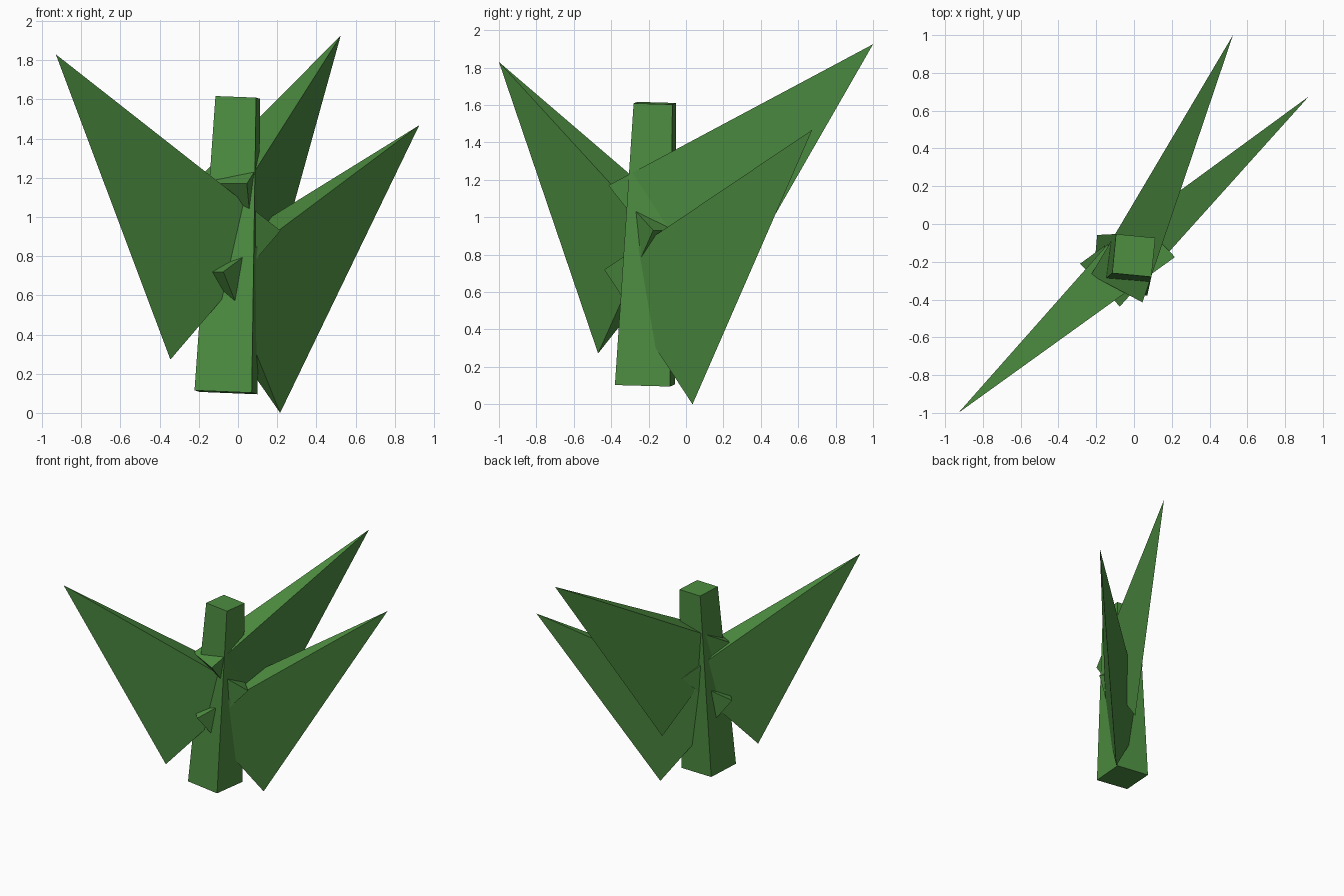
import bpy
import bmesh

if "Cube" in bpy.data.objects:
    bpy.data.objects.remove(bpy.data.objects["Cube"])

green = bpy.data.materials.new("plant_green")
green.diffuse_color = (0.075, 0.27, 0.053, 1.0)
green.use_nodes = True
green.node_tree.nodes["Principled BSDF"].inputs["Base Color"].default_value = green.diffuse_color


def make_hull(name, points):
    """Closed flat-sided solid wrapped around a few corner points."""
    bm = bmesh.new()
    for p in points:
        bm.verts.new(p)
    bmesh.ops.convex_hull(bm, input=bm.verts[:])
    # merge flat triangle pairs back into quads
    bmesh.ops.dissolve_limit(bm, angle_limit=0.03, verts=bm.verts[:], edges=bm.edges[:])
    bmesh.ops.recalc_face_normals(bm, faces=bm.faces[:])
    mesh = bpy.data.meshes.new(name)
    bm.to_mesh(mesh)
    bm.free()
    mesh.materials.append(green)
    obj = bpy.data.objects.new(name, mesh)
    bpy.context.collection.objects.link(obj)
    return obj


# Tapered square stem, slightly turned and leaning
stem_bottom = [(-0.222, -0.35, 0.115), (0.07, -0.38, 0.103),
               (0.10, -0.085, 0.095), (-0.195, -0.058, 0.107)]
stem_top = [(-0.115, -0.26, 1.617), (0.092, -0.28, 1.609),
            (0.113, -0.073, 1.603), (-0.095, -0.053, 1.611)]
make_hull("stem", stem_bottom + stem_top)

# Three pointed leaves: tip, two inner corners, hanging lower point
leaves = {
    "left_leaf": [(-0.93, -1.0, 1.83), (0.217, -0.175, 0.93),
                  (0.0, 0.05, 0.93), (-0.345, -0.47, 0.272)],
    "upper_back_leaf": [(0.524, 1.0, 1.925), (0.045, -0.415, 1.17),
                        (-0.228, -0.27, 1.17), (0.115, 0.153, 0.45)],
    "lower_right_leaf": [(0.925, 0.675, 1.468), (-0.075, -0.437, 0.72),
                         (-0.285, -0.21, 0.72), (0.215, 0.035, 0.0)],
}
for name, corners in leaves.items():
    make_hull(name, corners)
